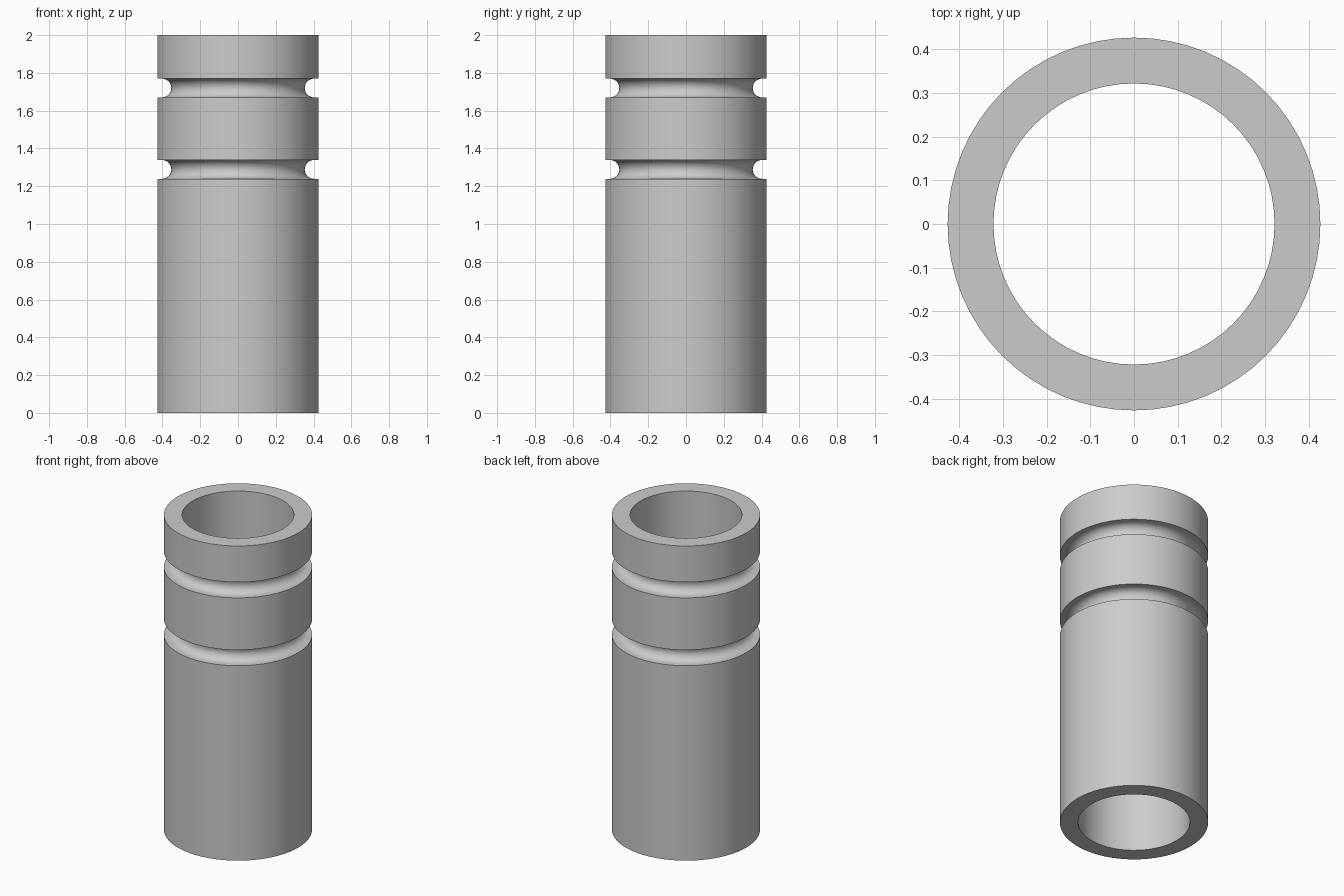
import bpy, bmesh, math

if "Cube" in bpy.data.objects:
    bpy.data.objects.remove(bpy.data.objects["Cube"])

R_OUT, R_IN, H = 0.427, 0.322, 2.0
GROOVE_R, GROOVE_CENTRE = 0.05, 0.403
SEGMENTS = 64

# Wall profile: straight tube with round-bottomed grooves
profile = [(R_IN, 0), (R_OUT, 0)]
for z in (1.289, 1.72):
    profile.append((R_OUT, z - GROOVE_R))
    for i in range(13):
        a = -math.pi / 2 + math.pi * i / 12
        profile.append((GROOVE_CENTRE - GROOVE_R * math.cos(a), z + GROOVE_R * math.sin(a)))
    profile.append((R_OUT, z + GROOVE_R))
profile += [(R_OUT, H), (R_IN, H)]

# Revolve the closed profile around z
bm = bmesh.new()
rings = []
for s in range(SEGMENTS):
    t = 2 * math.pi * s / SEGMENTS
    rings.append([bm.verts.new((r * math.cos(t), r * math.sin(t), z)) for r, z in profile])
n = len(profile)
for s in range(SEGMENTS):
    a, b = rings[s], rings[(s + 1) % SEGMENTS]
    for i in range(n):
        j = (i + 1) % n
        bm.faces.new((a[i], b[i], b[j], a[j]))
bmesh.ops.recalc_face_normals(bm, faces=bm.faces)
mesh = bpy.data.meshes.new("grooved_sleeve")
bm.to_mesh(mesh)
bm.free()

sleeve = bpy.data.objects.new("grooved_sleeve", mesh)
bpy.context.collection.objects.link(sleeve)
bpy.context.view_layer.objects.active = sleeve
sleeve.select_set(True)
bpy.ops.object.shade_smooth_by_angle(angle=math.radians(30))
